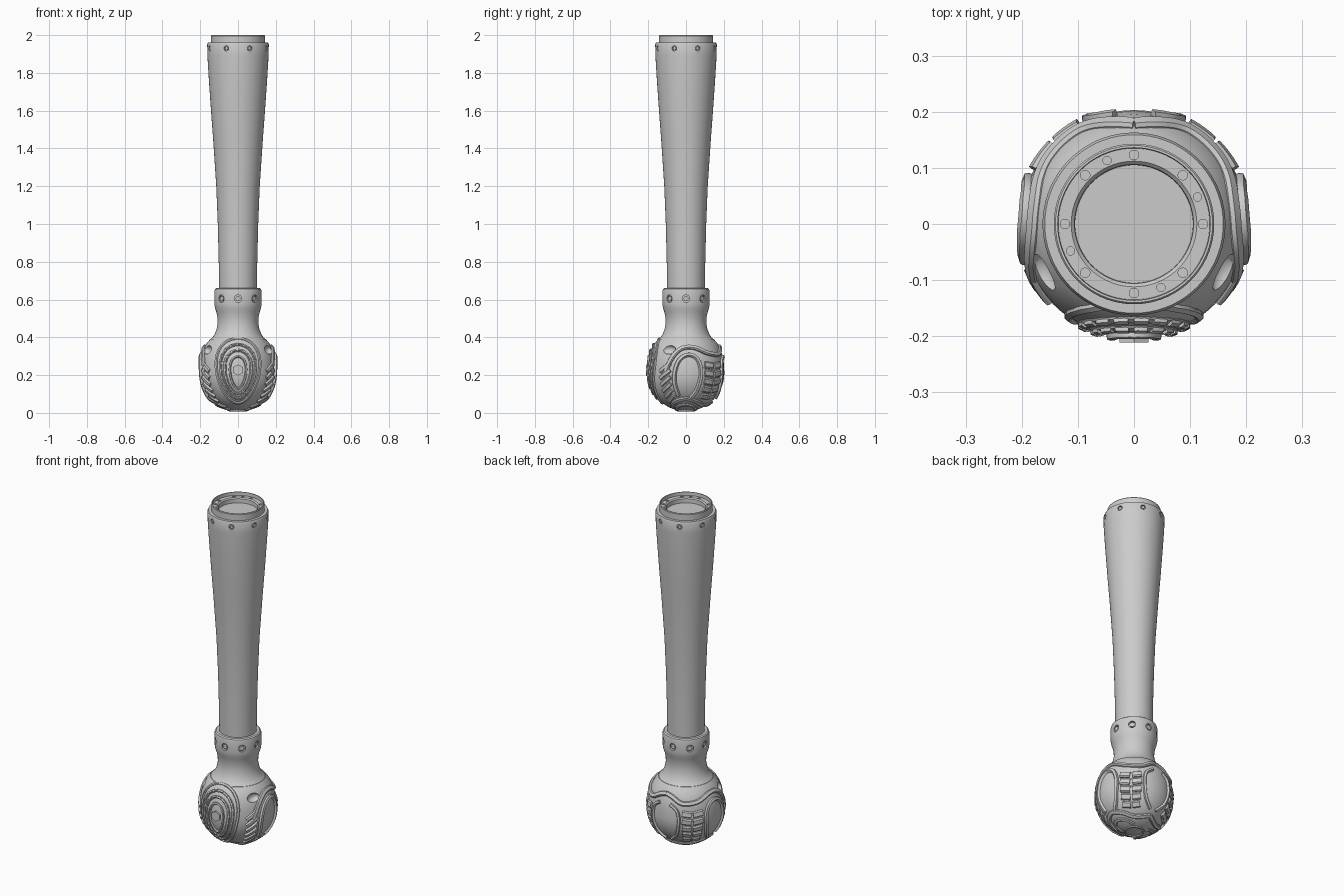
import bpy, bmesh
from math import sin, cos, pi, radians, sqrt
from mathutils import Vector, Matrix
from mathutils.bvhtree import BVHTree

if "Cube" in bpy.data.objects:
    bpy.data.objects.remove(bpy.data.objects["Cube"])

grey = bpy.data.materials.new("plain_grey")
grey.use_nodes = True
grey.diffuse_color = (0.6, 0.6, 0.6, 1)
shader = next(n for n in grey.node_tree.nodes if n.type == 'BSDF_PRINCIPLED')
shader.inputs["Base Color"].default_value = grey.diffuse_color
shader.inputs["Roughness"].default_value = 0.6

CENTER = Vector((0, 0, 0.212))
BALL = 0.203


def finish(name, bm):
    """Turn a bmesh into a named, shaded object."""
    bmesh.ops.recalc_face_normals(bm, faces=bm.faces)
    mesh = bpy.data.meshes.new(name)
    bm.to_mesh(mesh)
    bm.free()
    mesh.materials.append(grey)
    obj = bpy.data.objects.new(name, mesh)
    bpy.context.scene.collection.objects.link(obj)
    return obj


def smooth(obj):
    bpy.ops.object.select_all(action='DESELECT')
    obj.select_set(True)
    bpy.context.view_layer.objects.active = obj
    bpy.ops.object.shade_smooth_by_angle(angle=radians(32))


def lathe(name, profile):
    """Spin an (r, z) profile round the z axis."""
    bm = bmesh.new()
    verts = [bm.verts.new((r, 0, z)) for r, z in profile]
    edges = [bm.edges.new(pair) for pair in zip(verts, verts[1:])]
    bmesh.ops.spin(bm, geom=verts + edges, cent=(0, 0, 0), axis=(0, 0, 1),
                   angle=2 * pi, steps=72)
    bmesh.ops.remove_doubles(bm, verts=bm.verts, dist=1e-5)
    return finish(name, bm)


def spot(bm, pos, axis, radius, depth, sides=16):
    """Add a cylinder centred on pos and pointing along axis."""
    turn = Vector(axis).to_track_quat('Z', 'Y').to_matrix().to_4x4()
    bmesh.ops.create_cone(bm, cap_ends=True, segments=sides, radius1=radius,
                          radius2=radius, depth=depth,
                          matrix=Matrix.Translation(pos) @ turn)


def carve(obj, bm):
    cutter = finish("cutter", bm)
    cutter.hide_render = True
    mod = obj.modifiers.new("carve", 'BOOLEAN')
    mod.operation, mod.solver, mod.object = 'DIFFERENCE', 'EXACT', cutter
    bpy.context.view_layer.objects.active = obj
    bpy.ops.object.modifier_apply(modifier=mod.name)
    bpy.data.objects.remove(cutter)


def around(count, offset=0):
    for i in range(count):
        a = 2 * pi * i / count + radians(offset)
        yield Vector((cos(a), sin(a), 0))


# Main turned parts
low = [(BALL * sin(radians(a)), CENTER.z - BALL * cos(radians(a))) for a in range(0, 91, 5)]
ball = lathe("ball_foot", low + [(0.201, 0.26), (0.195, 0.3), (0.184, 0.335),
                                 (0.168, 0.366), (0.148, 0.39), (0, 0.39)])
neck = lathe("neck_collar", [
    (0, 0.388), (0.147, 0.388), (0.135, 0.4), (0.122, 0.42), (0.113, 0.445),
    (0.108, 0.475), (0.109, 0.505), (0.115, 0.535), (0.122, 0.555),
    (0.125, 0.575), (0.125, 0.645), (0.122, 0.655), (0.115, 0.66), (0, 0.66)])
tube = lathe("tapered_tube", [
    (0, 0.655), (0.1, 0.655), (0.102, 0.8), (0.107, 1), (0.115, 1.2),
    (0.131, 1.44), (0.143, 1.6), (0.154, 1.76), (0.162, 1.89), (0.163, 1.95),
    (0.159, 1.96), (0.143, 1.96), (0.143, 1.996), (0.14, 2), (0.136, 2),
    (0.135, 1.98), (0.112, 1.98), (0.106, 1.974), (0.105, 1.95), (0, 1.95)])
surface = BVHTree.FromObject(ball, bpy.context.evaluated_depsgraph_get())

# Recessed screws round the collar and the tube top
screws = bmesh.new()
for obj, offset, r, z, size in ((neck, 0, 0.125, 0.605, 0.02),
                                (tube, 22.5, 0.163, 1.93, 0.014)):
    holes = bmesh.new()
    for d in around(8, offset):
        at = d * r + Vector((0, 0, z))
        spot(holes, at, d, size, 0.024)
        spot(screws, at - d * 0.009, d, size * 0.65, 0.012)
    if obj == tube:
        # Holes in the top flange
        for count, turn, size in ((8, 0, 0.0085), (4, 23, 0.0075)):
            for d in around(count, turn):
                spot(holes, d * 0.123 + Vector((0, 0, 1.98)), (0, 0, 1), size, 0.02)
    carve(obj, holes)
smooth(finish("screws", screws))

# Oval dimples on the shoulders of the ball
dimples = bmesh.new()
for s in (-1, 1):
    shape = (Matrix.Translation((s * 0.163, -0.09, 0.335))
             @ Matrix.Rotation(s * radians(-15), 4, 'Z')
             @ Matrix.Diagonal((0.025, 0.038, 0.025, 1)))
    bmesh.ops.create_uvsphere(dimples, u_segments=24, v_segments=12, radius=1, matrix=shape)
carve(ball, dimples)
for obj in (ball, neck, tube):
    smooth(obj)


def polar(az, el):
    """Direction by azimuth from the front and elevation, in degrees."""
    a, e = radians(az), radians(el)
    return Vector((sin(a) * cos(e), -cos(a) * cos(e), sin(e)))


def curve(points, steps=6):
    """Catmull-Rom curve through directions."""
    p = [2 * points[0] - points[1]] + points + [2 * points[-1] - points[-2]]
    out = []
    for a, b, c, d in zip(p, p[1:], p[2:], p[3:]):
        for i in range(steps):
            t = i / steps
            out.append(0.5 * (2 * b + (c - a) * t + (2 * a - 5 * b + 4 * c - d) * t * t
                              + (3 * b - a - 3 * c + d) * t ** 3))
    return out + [points[-1]]


def ridge(bm, path, width, height, closed=False):
    """Raised, bevelled strip that hugs the ball along a list of directions."""
    rings = []
    n = len(path)
    for i, d in enumerate(path):
        d = d.normalized()
        ahead = path[(i + 1) % n] if closed else path[min(i + 1, n - 1)]
        back = path[i - 1] if closed else path[max(i - 1, 0)]
        side = d.cross(ahead - back).normalized()
        hit = surface.ray_cast(CENTER, d)[0] or CENTER + d * BALL
        rings.append([bm.verts.new(hit + side * width * w + d * h) for w, h in
                      ((-0.5, -0.008), (-0.5, height * 0.4), (-0.32, height),
                       (0.32, height), (0.5, height * 0.4), (0.5, -0.008))])
    pairs = list(zip(rings, rings[1:])) + ([(rings[-1], rings[0])] if closed else [])
    for a, b in pairs:
        for k in range(6):
            m = (k + 1) % 6
            bm.faces.new((a[k], a[m], b[m], b[k]))
    if not closed:
        bm.faces.new(rings[0])
        bm.faces.new(rings[-1])


def both(bm, points, width, height):
    """Ridge on the left side with its mirror on the right."""
    for s in (-1, 1):
        ridge(bm, curve([Vector((s * v.x, v.y, v.z)) for v in points]), width, height)


def egg(a, b, start, end, steps):
    """Part of an egg-shaped outline on the front of the ball."""
    out = []
    for i in range(steps):
        t = 2 * pi * (start + (end - start) * i / steps)
        u, v = a * sin(t) * (1 + 0.22 * cos(t)), b * cos(t)
        out.append(Vector((u, -sqrt(0.21 ** 2 - u * u - v * v), v)))
    return out


# Front pad: nested egg outlines, two of them dashed
pad = bmesh.new()
ridge(pad, egg(0.116, 0.165, 0, 1, 72), 0.016, 0.007, True)
for a, b, count in ((0.093, 0.139, 22), (0.071, 0.114, 18)):
    ridge(pad, egg(a, b, 0, 1, 64), 0.017, 0.004, True)
    for i in range(count):
        ridge(pad, egg(a, b, i / count, (i + 0.9) / count, 5), 0.013, 0.009)
ridge(pad, egg(0.043, 0.085, 0, 1, 48), 0.012, 0.009, True)
spot(pad, CENTER + Vector((0, -0.202, 0.015)), (0, -1, 0), 0.03, 0.018, 6)
smooth(finish("front_pad", pad))

# Wavy bands sweeping round the sides and back
bands = bmesh.new()
for path, width, height in (
        ([(58, 2), (68, 22), (82, 35), (102, 37), (126, 29), (150, 27), (168, 35), (180, 38)], 0.026, 0.011),
        ([(76, -36), (72, -8), (78, 16), (92, 26), (107, 21), (113, 2), (109, -24), (100, -40)], 0.022, 0.012),
        ([(173, -40), (160, -24), (156, 0), (159, 16), (170, 24)], 0.018, 0.011),
        ([(42, -62), (66, -48), (90, -42), (114, -48), (140, -56), (180, -50)], 0.026, 0.01),
        ([(40, -72), (66, -60), (90, -56), (114, -61), (140, -70)], 0.02, 0.008)):
    both(bands, [polar(*p) for p in path], width, height)
smooth(finish("wavy_bands", bands))

# Tread blocks: two columns behind each side, slanted bars in front
blocks = bmesh.new()
for el in range(-38, 22, 12):
    both(blocks, [polar(119, el + 2), polar(134, el)], 0.036, 0.01)
    both(blocks, [polar(137, el), polar(151, el + 2)], 0.036, 0.01)
for el in range(-42, 10, 10):
    both(blocks, [polar(48, el - 6), polar(66, el + 6)], 0.023, 0.01)
smooth(finish("tread_blocks", blocks))

# Oval patch under the foot
sole = bmesh.new()
ridge(sole, [polar(a, -76) for a in range(0, 360, 10)], 0.012, 0.006, True)
smooth(finish("sole_ring", sole))
